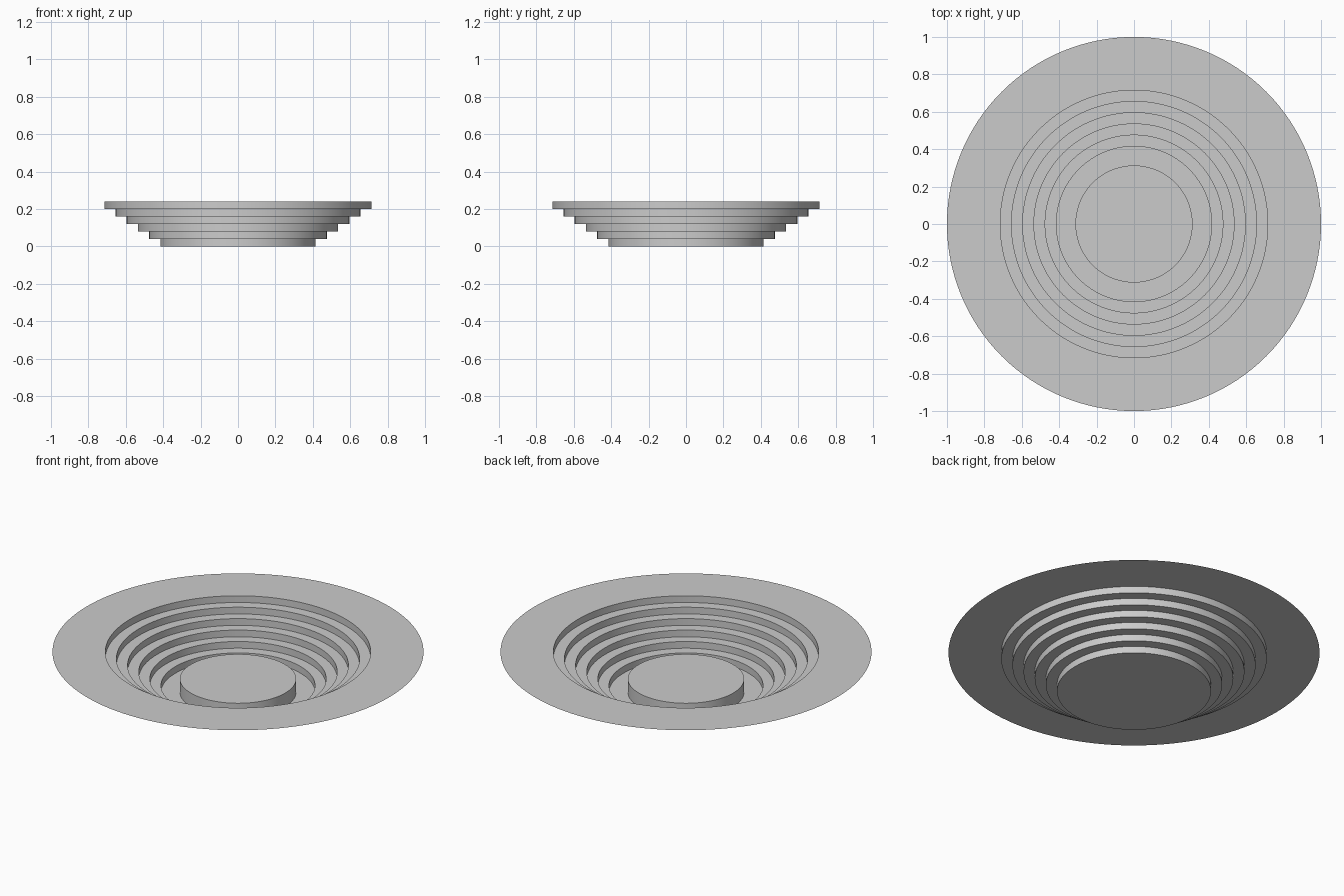
import bpy
import math

if "Cube" in bpy.data.objects:
    bpy.data.objects.remove(bpy.data.objects["Cube"])

SIDES = 128
STEPS = 6
STEP_H = 0.04
STEP_W = 0.06
FLOOR_R = 0.415


def lathe(name, profile):
    """Revolve (radius, z) points around z; radius 0 becomes a single pole."""
    verts, rings, faces = [], [], []
    for r, z in profile:
        start = len(verts)
        n = SIDES if r > 0 else 1
        for i in range(n):
            a = 2 * math.pi * i / SIDES
            verts.append((r * math.cos(a), r * math.sin(a), z))
        rings.append((start, n))
    for (a, na), (b, nb) in zip(rings, rings[1:]):
        for i in range(SIDES):
            j = (i + 1) % SIDES
            quad = [a + i % na, a + j % na, b + j % nb, b + i % nb]
            faces.append(list(dict.fromkeys(quad)))
    mesh = bpy.data.meshes.new(name)
    mesh.from_pydata(verts, [], faces)
    # profiles run from the axis outward, so flip to face up / inward
    mesh.flip_normals()
    obj = bpy.data.objects.new(name, mesh)
    bpy.context.collection.objects.link(obj)
    bpy.context.view_layer.objects.active = obj
    bpy.ops.object.select_all(action='DESELECT')
    obj.select_set(True)
    bpy.ops.object.shade_smooth_by_angle(angle=math.radians(30))
    return obj


# Sunken pit: floor, stepped seating and flat ground rim as one thin shell
profile = [(0, 0)]
for k in range(STEPS):
    r = FLOOR_R + k * STEP_W
    profile += [(r, k * STEP_H), (r, (k + 1) * STEP_H)]
profile.append((1.0, STEPS * STEP_H))
lathe("stepped_pit", profile)

# Round platform in the middle of the floor
lathe("centre_platform", [(0, 0.08), (0.313, 0.08), (0.313, 0)])
